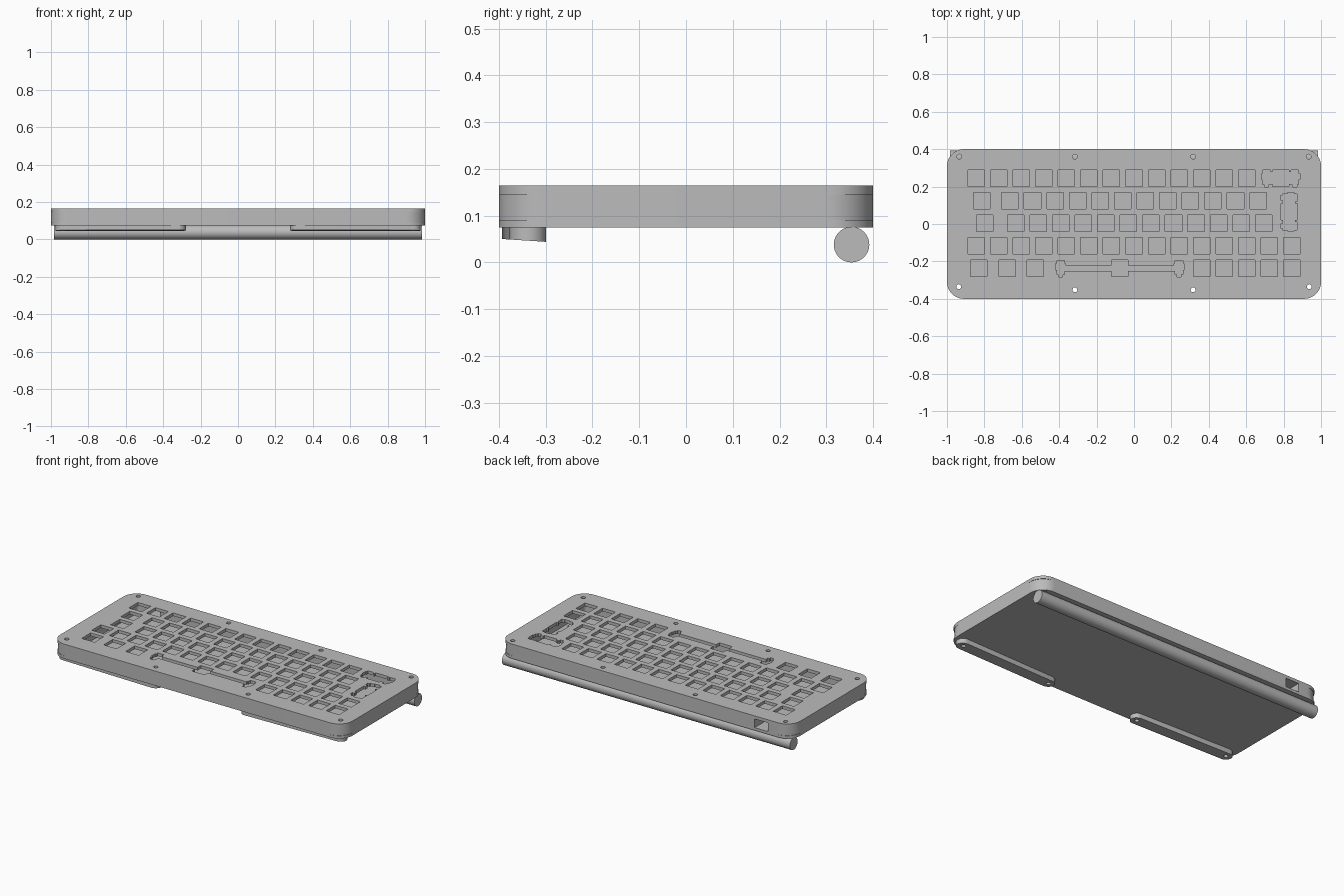
import bpy
import bmesh
from math import pi, cos, sin, atan2
from mathutils import Matrix

if "Cube" in bpy.data.objects:
    bpy.data.objects.remove(bpy.data.objects["Cube"])

grey = bpy.data.materials.new("plain grey")
grey.use_nodes = True
COLOUR = (0.5, 0.5, 0.5, 1)
grey.diffuse_color = COLOUR
grey.node_tree.nodes["Principled BSDF"].inputs["Base Color"].default_value = COLOUR

BOTTOM, FLOOR, CEILING, TOP = 0.074, 0.091, 0.145, 0.164
U = 0.1206          # key pitch
HOLE = 0.0886       # switch opening
ROW_Y = 0.0045      # middle row


def finish(name, bm):
    bmesh.ops.recalc_face_normals(bm, faces=bm.faces[:])
    mesh = bpy.data.meshes.new(name)
    bm.to_mesh(mesh)
    bm.free()
    mesh.materials.append(grey)
    obj = bpy.data.objects.new(name, mesh)
    bpy.context.collection.objects.link(obj)
    return obj


def arc(cx, cy, r, start, end, n=12):
    return [(cx + r * cos(start + (end - start) * i / n),
             cy + r * sin(start + (end - start) * i / n)) for i in range(n + 1)]


def rounded_rect(hx, hy, r, cy=0):
    pts = []
    for k, (sx, sy) in enumerate([(1, 1), (-1, 1), (-1, -1), (1, -1)]):
        pts += arc(sx * (hx - r), cy + sy * (hy - r), r, k * pi / 2, (k + 1) * pi / 2)
    return pts


def prism(name, pts, z0, z1):
    bm = bmesh.new()
    face = bm.faces.new([bm.verts.new((x, y, z0)) for x, y in pts])
    ext = bmesh.ops.extrude_face_region(bm, geom=[face])
    for v in ext["geom"]:
        if isinstance(v, bmesh.types.BMVert):
            v.co.z = z1
    return finish(name, bm)


def add_box(bm, x, y, z, sx, sy, sz):
    m = Matrix.Translation((x, y, z)) @ Matrix.Diagonal((sx, sy, sz, 1))
    bmesh.ops.create_cube(bm, size=1, matrix=m)


def select(obj):
    bpy.ops.object.select_all(action="DESELECT")
    obj.select_set(True)
    bpy.context.view_layer.objects.active = obj


def cut(obj, cutter):
    mod = obj.modifiers.new("cut", "BOOLEAN")
    mod.operation = "DIFFERENCE"
    mod.solver = "EXACT"
    mod.use_self = True
    mod.object = cutter
    select(obj)
    bpy.ops.object.modifier_apply(modifier=mod.name)


# Case layers: plate, hollow frame and floor
plate = prism("switch_plate", rounded_rect(1, 0.4, 0.09), CEILING, TOP)
frame = prism("case_frame", rounded_rect(1, 0.4, 0.1), FLOOR, CEILING)
floor = prism("bottom_plate", rounded_rect(1, 0.4, 0.09), BOTTOM, FLOOR)

# Feet: tapered hull around two screw positions, with a slanted sole
FOOT_R = 0.039
OUTER, INNER = (0.937, -0.338), (0.318, -0.354)
feet = []
for side, label in ((1, "left"), (-1, "right")):
    a = atan2(OUTER[1] - INNER[1], OUTER[0] - INNER[0])
    outline = arc(*OUTER, FOOT_R, a - pi / 2, a + pi / 2) + arc(*INNER, FOOT_R, a + pi / 2, a + 3 * pi / 2)
    foot = prism("front_foot_" + label, [(side * x, y) for x, y in outline], 0, BOTTOM)
    for v in foot.data.vertices:
        if v.co.z < 0.01:
            v.co.z = 0.05 - (v.co.y + 0.394) * 0.065
    feet.append(foot)

# Rear bar
bm = bmesh.new()
bmesh.ops.create_cone(bm, cap_ends=True, segments=48, radius1=0.038, radius2=0.038, depth=1.97,
                      matrix=Matrix.Translation((0, 0.354, 0.038)) @ Matrix.Rotation(pi / 2, 4, "Y"))
bar = finish("rear_bar", bm)

# Switch openings: (row, first key centre, count, step) in key units
bm = bmesh.new()
z = (CEILING + TOP) / 2
rows = [(2, 0.5, 13, 1), (1, 0.75, 1, 1), (1, 2, 12, 1), (0, 0.875, 1, 1), (0, 2.25, 12, 1),
        (-1, 0.5, 15, 1), (-2, 0.625, 3, 1.25), (-2, 10.5, 5, 1)]
for row, first, count, step in rows:
    for i in range(count):
        add_box(bm, (first + i * step - 7.5) * U, ROW_Y + row * U, z, HOLE, HOLE, 0.1)


# Stabilised openings: switch hole, two side slots with nubs, joining channel
def stabiliser(u, row, reach, channel, upright=False):
    cx, cy = (u - 7.5) * U, ROW_Y + row * U

    def part(offset, across, sx, sy):
        if upright:
            offset, across, sx, sy = across, offset, sy, sx
        add_box(bm, cx + offset, cy + across, z, sx, sy, 0.1)

    part(0, 0, HOLE, HOLE)
    part(0, 0, 2 * reach, channel)
    for s in (-1, 1):
        part(s * reach, 0.004, 0.042, 0.076)
        part(s * reach, -0.006, 0.022, 0.082)
        part(s * reach, 0.008, 0.054, 0.034)


stabiliser(14, 2, 0.0755, 0.066)
stabiliser(14.375, 0.5, 0.0755, 0.066, True)
stabiliser(6.875, -2, 0.3166, 0.027)
key_cutter = finish("key_cutter", bm)
cut(plate, key_cutter)

# Hollow interior and cable port in the frame
cavity = prism("cavity_cutter", rounded_rect(0.9, 0.307, 0.02, 0.003), 0, 0.3)
bm = bmesh.new()
add_box(bm, -0.795, 0.36, (FLOOR + CEILING) / 2, 0.09, 0.2, 0.2)
port = finish("port_cutter", bm)
cut(frame, cavity)
cut(frame, port)

# Screw holes
bm = bmesh.new()
for s in (-1, 1):
    for x, y in ((0.934, 0.36), (0.316, 0.36), (0.937, -0.335), (0.316, -0.352)):
        bmesh.ops.create_cone(bm, cap_ends=True, segments=20, radius1=0.013, radius2=0.013, depth=0.6,
                              matrix=Matrix.Translation((s * x, y, 0.1)))
screws = finish("screw_cutter", bm)
for obj in [plate, frame, floor] + feet:
    cut(obj, screws)

for cutter in (key_cutter, cavity, port, screws):
    bpy.data.objects.remove(cutter)

# Smooth rounded walls, sharp edges
for obj in [plate, frame, floor, bar] + feet:
    select(obj)
    bpy.ops.object.shade_smooth_by_angle(angle=pi / 6)
